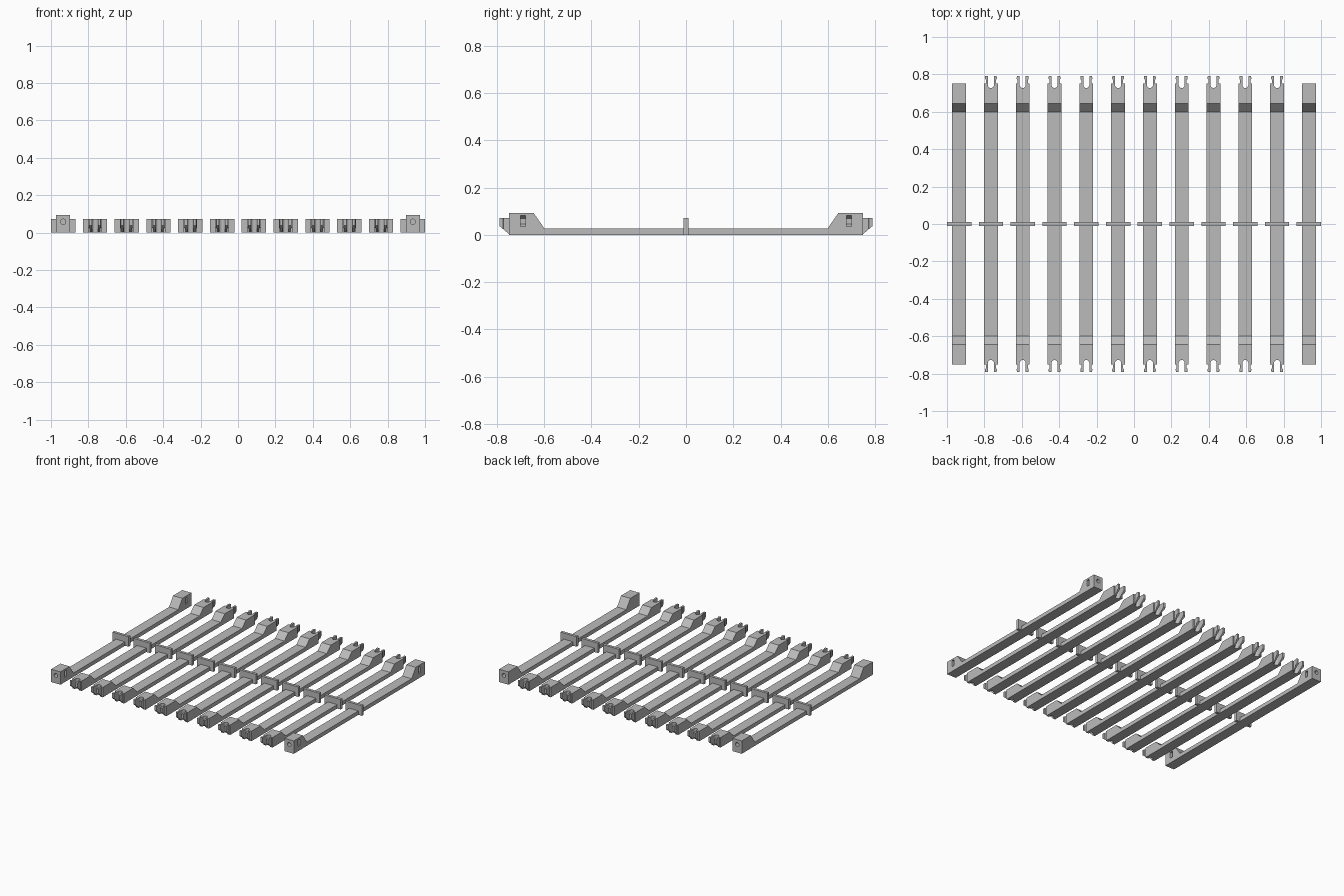
import bpy, bmesh
from math import sin, cos, pi, radians
from mathutils import Matrix, Vector

cube = bpy.data.objects.get("Cube")
if cube:
    bpy.data.objects.remove(cube, do_unlink=True)

grey = bpy.data.materials.new("light grey")
grey.use_nodes = True
COLOUR = (0.5, 0.5, 0.5, 1)
grey.diffuse_color = COLOUR
grey.node_tree.nodes["Principled BSDF"].inputs["Base Color"].default_value = COLOUR

COUNT, SPACING = 12, 0.17
HALF_W, END_Y, TIP_Y = 0.037, 0.75, 0.79
RAIL_Z, TIE_Z, TALL_Z = 0.028, 0.072, 0.093
BOLT_Y, BOLT_Z = 0.69, 0.058


def prism(name, points, axis, low, high):
    """Extrude a closed 2D outline along one axis (x: points are y,z; y: x,z; z: x,y)."""
    def place(p, d):
        return Vector({"x": (d, *p), "y": (p[0], d, p[1]), "z": (*p, d)}[axis])
    bm = bmesh.new()
    face = bm.faces.new([bm.verts.new(place(p, low)) for p in points])
    side = bmesh.ops.extrude_face_region(bm, geom=[face])
    moved = [v for v in side["geom"] if isinstance(v, bmesh.types.BMVert)]
    bmesh.ops.translate(bm, verts=moved, vec=place((0, 0), high - low))
    bmesh.ops.recalc_face_normals(bm, faces=bm.faces)
    mesh = bpy.data.meshes.new(name)
    bm.to_mesh(mesh)
    bm.free()
    mesh.materials.append(grey)
    obj = bpy.data.objects.new(name, mesh)
    bpy.context.collection.objects.link(obj)
    return obj


def carve(obj, tools, operation):
    """Apply booleans and discard the tools."""
    for tool in tools:
        tool.hide_render = True
        mod = obj.modifiers.new("carve", "BOOLEAN")
        mod.operation, mod.object, mod.solver = operation, tool, "EXACT"
    graph = bpy.context.evaluated_depsgraph_get()
    mesh = bpy.data.meshes.new_from_object(obj.evaluated_get(graph))
    obj.modifiers.clear()
    obj.data = mesh
    for tool in tools:
        bpy.data.objects.remove(tool, do_unlink=True)


def mirrored(half):
    """Complete an outline by reflecting its first coordinate."""
    return half + [(-a, b) for a, b in reversed(half)]


def ngon(radius, sides, cx, cy, start=0):
    return [(cx + radius * cos(start + 2 * pi * i / sides),
             cy + radius * sin(start + 2 * pi * i / sides)) for i in range(sides)]


# Clip rail: side profile intersected with its forked plan outline
side = mirrored([(END_Y, 0), (END_Y, 0.004), (TIP_Y, 0.038), (TIP_Y, TIE_Z),
                 (0.645, TIE_Z), (0.6, RAIL_Z)])
clip_rail = prism("clip_rail", side, "x", -0.06, 0.06)
fork = [(HALF_W, END_Y), (0.027, END_Y), (0.027, 0.772), (0.032, 0.775),
        (0.032, 0.783), (0.028, TIP_Y + 0.01), (0.016, TIP_Y + 0.01)]
fork += [(0.016 * cos(a), 0.743 - 0.016 * sin(a))
         for a in (radians(d) for d in range(0, 90, 15))]
end = fork + [(0, 0.727)] + [(-x, y) for x, y in reversed(fork)]
plan = end + [(-x, -y) for x, y in end]
carve(clip_rail, [prism("plan", plan, "z", -0.02, 0.12)], "INTERSECT")

# Bolt rail: taller ends with a bolt hole and a side nut pocket
side = mirrored([(END_Y, 0), (END_Y, TALL_Z), (0.645, TALL_Z), (0.6, RAIL_Z)])
bolt_rail = prism("bolt_rail", side, "x", -HALF_W, HALF_W)
tools = []
for s in (-1, 1):
    low, high = sorted((s * 0.66, s * 0.8))
    tools.append(prism("bolt_hole", ngon(0.014, 24, 0, BOLT_Z), "y", low, high))
    hexagon = ngon(0.023, 6, 0, BOLT_Z, pi / 2)
    pocket = [(0.06 if x > 0.01 else x, z) for x, z in hexagon]
    pocket[0] = (0, BOLT_Z + 0.023)
    pocket = [(0.06, BOLT_Z + 0.023)] + pocket[:4] + [(0.06, BOLT_Z - 0.023)]
    tools.append(prism("nut_pocket", pocket, "y", s * BOLT_Y - 0.011, s * BOLT_Y + 0.011))
carve(bolt_rail, tools, "DIFFERENCE")

# Cross tie: short upright plate across the middle of each rail
tie = prism("cross_tie", [(-0.065, 0), (0.065, 0), (0.065, TIE_Z), (-0.065, TIE_Z)],
            "y", -0.01, 0.01)

# Lay out the row
for i in range(COUNT):
    x = (i - (COUNT - 1) / 2) * SPACING
    outer = i in (0, COUNT - 1)
    for source in (bolt_rail if outer else clip_rail, tie):
        part = bpy.data.objects.new(f"{source.name}_{i + 1}", source.data)
        part.matrix_world = Matrix.Translation((x, 0, 0))
        bpy.context.collection.objects.link(part)
for source in (clip_rail, bolt_rail, tie):
    bpy.data.objects.remove(source, do_unlink=True)
